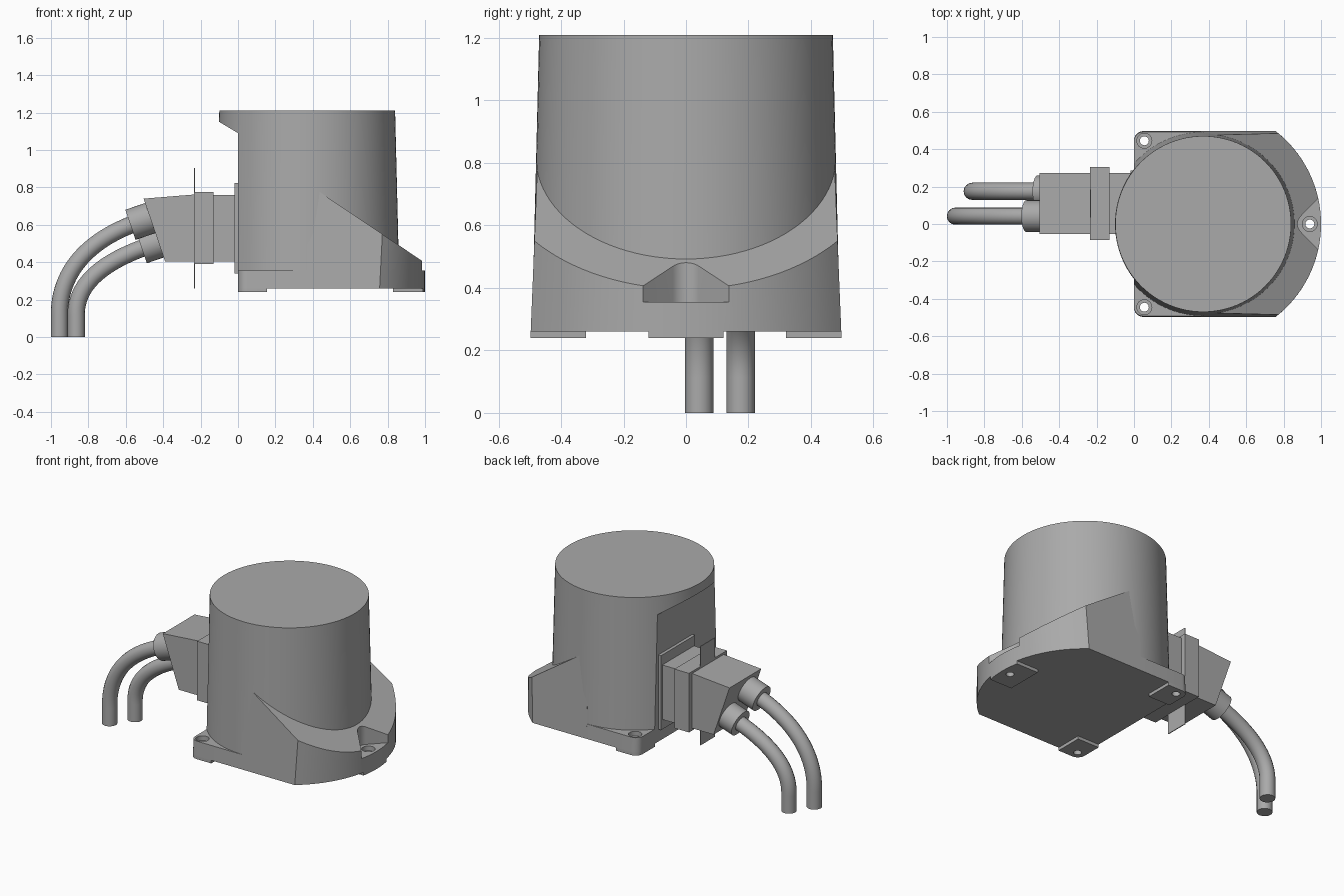
import bpy, bmesh, math
from mathutils import Vector

cube = bpy.data.objects.get("Cube")
if cube:
    bpy.data.objects.remove(cube, do_unlink=True)

grey = bpy.data.materials.new("plain grey")
grey.use_nodes = True
COLOUR = (0.4, 0.4, 0.4, 1)
grey.diffuse_color = COLOUR
grey.node_tree.nodes["Principled BSDF"].inputs["Base Color"].default_value = COLOUR

CX = 0.37       # axis of the round housing
PLUG_Y = 0.11   # middle of the plug


def finish(bm, name):
    bmesh.ops.recalc_face_normals(bm, faces=bm.faces)
    mesh = bpy.data.meshes.new(name)
    bm.to_mesh(mesh)
    bm.free()
    ob = bpy.data.objects.new(name, mesh)
    bpy.context.collection.objects.link(ob)
    mesh.materials.append(grey)
    return ob


def smooth(ob):
    bpy.ops.object.select_all(action='DESELECT')
    ob.select_set(True)
    bpy.context.view_layer.objects.active = ob
    bpy.ops.object.shade_smooth_by_angle(angle=math.radians(25))


def loft(bm, low, high):
    a = [bm.verts.new(p) for p in low]
    b = [bm.verts.new(p) for p in high]
    bm.faces.new(a)
    bm.faces.new(b)
    for i in range(len(a)):
        j = (i + 1) % len(a)
        bm.faces.new((a[i], a[j], b[j], b[i]))


def box(name, x, y, z):
    bm = bmesh.new()
    loft(bm, *[[(x[i], y[j], h) for i, j in ((0, 0), (1, 0), (1, 1), (0, 1))] for h in z])
    return finish(bm, name)


def prism(name, profile, y0, y1):
    bm = bmesh.new()
    loft(bm, [(x, y0, z) for x, z in profile], [(x, y1, z) for x, z in profile])
    return finish(bm, name)


def rod(name, start, end, r0, r1, n=32):
    start, end = Vector(start), Vector(end)
    turn = (end - start).to_track_quat('Z', 'Y')
    ring = [Vector((math.cos(t), math.sin(t), 0)) for t in
            (math.tau * i / n for i in range(n))]
    bm = bmesh.new()
    loft(bm, [start + turn @ (p * r0) for p in ring], [end + turn @ (p * r1) for p in ring])
    return finish(bm, name)


def cut(ob, cutter):
    cutter.hide_render = True
    cutter.hide_set(True)
    mod = ob.modifiers.new("cut", 'BOOLEAN')
    mod.operation = 'DIFFERENCE'
    mod.solver = 'EXACT'
    mod.object = cutter
    bpy.ops.object.select_all(action='DESELECT')
    bpy.context.view_layer.objects.active = ob
    bpy.ops.object.modifier_apply(modifier=mod.name)


def outline(half, z, radius=0.63, corner=0.05):
    """Base plan: rounded left corners, straight sides, round right end."""
    pts = []
    end = math.asin(half / radius)
    for i in range(33):
        t = -end + 2 * end * i / 32
        pts.append((CX + radius * math.cos(t), radius * math.sin(t), z))
    for side, first in ((1, 90), (-1, 180)):
        for i in range(7):
            t = math.radians(first + 15 * i)
            pts.append((corner + corner * math.cos(t),
                        side * (half - corner) + corner * math.sin(t), z))
    return pts


def base_part(name, z0, z1, half0, half1, planes):
    """Drafted base solid; each plane removes what lies on its normal's side."""
    bm = bmesh.new()
    loft(bm, outline(half0, z0), outline(half1, z1))
    for co, no in planes:
        res = bmesh.ops.bisect_plane(bm, geom=bm.verts[:] + bm.edges[:] + bm.faces[:],
                                     plane_co=co, plane_no=no, clear_outer=True)
        edges = [e for e in res['geom_cut'] if isinstance(e, bmesh.types.BMEdge)]
        bmesh.ops.contextual_create(bm, geom=edges)
    return finish(bm, name)


# Round tapered housing with a flat back and a small overhang at the top
housing = rod("housing", (CX, 0, 0.27), (CX, 0, 1.21), 0.493, 0.47, 96)
cut(housing, prism("back_cutter",
                   [(-0.5, 0), (0, 0), (0, 1.09), (-0.1, 1.15), (-0.5, 1.39)], -1, 1))

# Base: thin flange at the left, sloped shoulder at the right
flange = base_part("flange", 0.26, 0.355, 0.497, 0.493, [((CX, 0, 0), (1, 0, 0))])
shoulder = base_part("shoulder", 0.26, 0.8, 0.497, 0.475,
                     [((CX, 0, 0), (-1, 0, 0)), ((0.46, 0, 0.76), (0.673, 0, 1))])

# Feet under the three screw points
feet = [base_part("right_foot", 0.24, 0.26, 0.497, 0.497,
                  [((0.83, 0, 0), (-1, 0, 0)), ((0, 0.12, 0), (0, 1, 0)),
                   ((0, -0.12, 0), (0, -1, 0))])]
for side, name in ((1, "back_foot"), (-1, "front_foot")):
    feet.append(base_part(name, 0.24, 0.26, 0.497, 0.497,
                          [((0.155, 0, 0), (1, 0, 0)), ((0, side * 0.32, 0), (0, -side, 0))]))

# Pocket in the shoulder around the right screw
bm = bmesh.new()
pocket = [(1.1, -0.255), (1.1, 0.255)]
for i in range(13):
    t = math.radians(135 + 7.5 * i)
    pocket.append((0.935 + 0.06 * math.cos(t), 0.06 * math.sin(t)))
loft(bm, [(x, y, 0.355) for x, y in pocket], [(x, y, 0.9) for x, y in pocket])
cut(shoulder, finish(bm, "pocket_cutter"))

# Screw holes with counterbores
for x, y, part, foot in ((0.94, 0, shoulder, feet[0]), (0.055, 0.445, flange, feet[1]),
                         (0.055, -0.445, flange, feet[2])):
    drill = rod("hole_cutter", (x, y, 0.1), (x, y, 0.5), 0.024, 0.024, 24)
    cut(part, rod("counterbore_cutter", (x, y, 0.325), (x, y, 0.5), 0.04, 0.04, 24))
    cut(part, drill)
    cut(foot, drill)

for ob in [housing, flange, shoulder] + feet:
    smooth(ob)


# Plug on the flat back
def plug_box(name, x0, x1, half, z0, z1):
    box(name, (x0, x1), (PLUG_Y - half, PLUG_Y + half), (z0, z1))


plug_box("socket_plate", -0.02, 0.01, 0.175, 0.34, 0.825)
plug_box("plug_neck", -0.14, -0.01, 0.163, 0.405, 0.76)
plug_box("plug_collar", -0.235, -0.13, 0.195, 0.39, 0.775)
plug_box("locking_clip", -0.235, -0.23, 0.075, 0.26, 0.905)
prism("plug_hood", [(-0.2, 0.405), (-0.2, 0.762), (-0.235, 0.762), (-0.505, 0.74), (-0.39, 0.405)],
      PLUG_Y - 0.163, PLUG_Y + 0.163)

# Cables leaving the slanted plug face through glands
out = Vector((-0.945, 0, -0.325))
for name, y, x, z, x_end, reach in (("upper", 0.042, -0.575, 0.6, -0.955, 0.25),
                                    ("lower", 0.175, -0.515, 0.475, -0.865, 0.2)):
    tip = Vector((x, y, z))
    smooth(rod(name + "_gland", tip - out * 0.13, tip, 0.085, 0.085))
    curve = bpy.data.curves.new(name + "_cable", 'CURVE')
    curve.dimensions = '3D'
    curve.bevel_depth = 0.046
    curve.bevel_resolution = 6
    curve.resolution_u = 24
    curve.use_fill_caps = True
    spline = curve.splines.new('BEZIER')
    spline.bezier_points.add(2)
    bend = Vector((x_end, y, 0.12))
    floor = Vector((x_end, y, 0))
    up = Vector((0, 0, 0.04))
    for p, co, left, right in zip(spline.bezier_points, (tip - out * 0.05, bend, floor),
                                  (tip - out * 0.1, bend + up * reach * 22, floor + up),
                                  (tip + out * reach, bend - up, floor - up)):
        p.handle_left_type = p.handle_right_type = 'FREE'
        p.co, p.handle_left, p.handle_right = co, left, right
    curve.materials.append(grey)
    cable = bpy.data.objects.new(name + "_cable", curve)
    bpy.context.collection.objects.link(cable)
